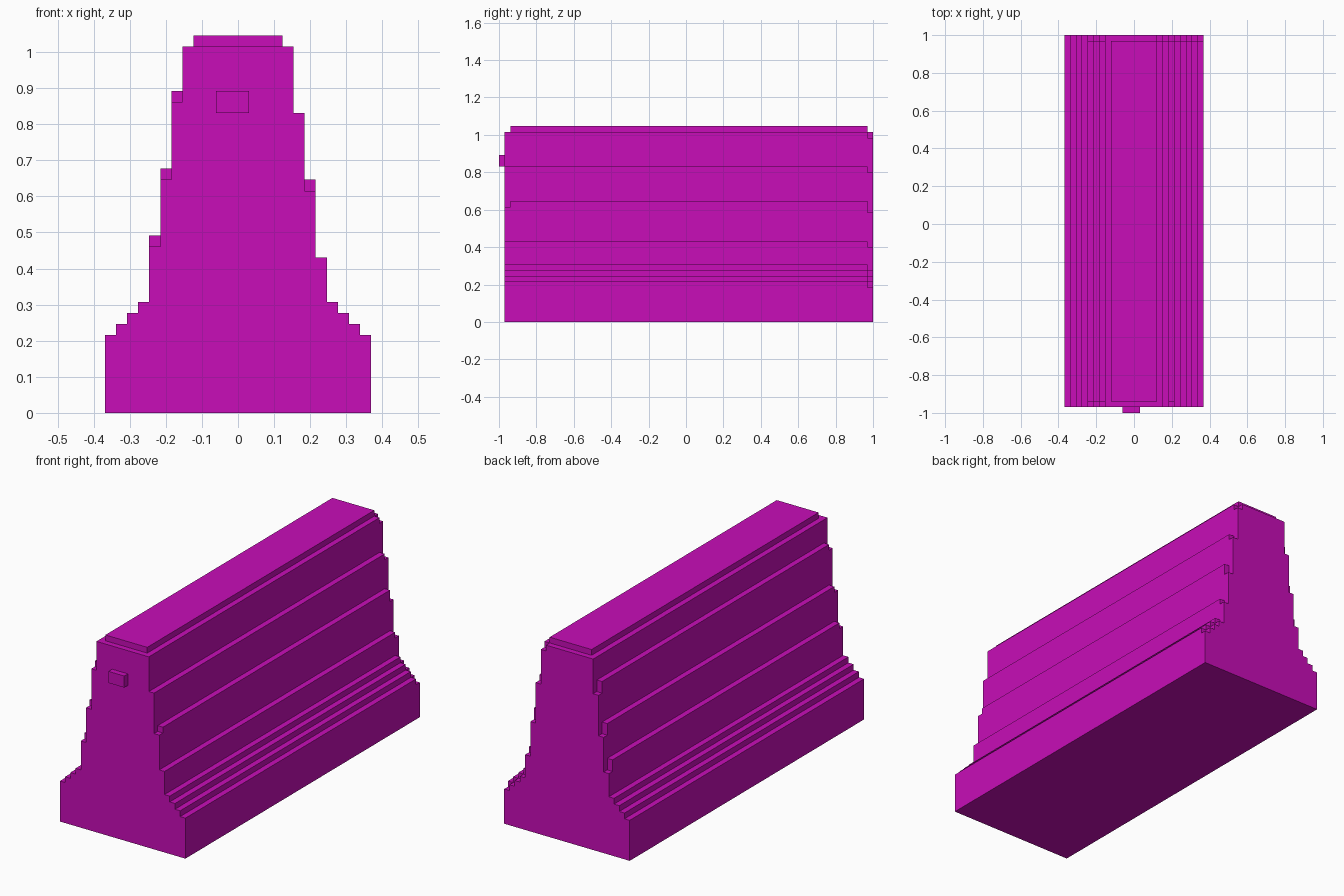
import bpy
import bmesh

if "Cube" in bpy.data.objects:
    bpy.data.objects.remove(bpy.data.objects["Cube"], do_unlink=True)

V = 2 / 65      # block size; the barrier is 65 blocks long
HALF = 12       # half width of the foot in blocks

magenta = bpy.data.materials.new("magenta")
magenta.use_nodes = True
colour = (0.58, 0.004, 0.48, 1)
magenta.diffuse_color = colour
magenta.node_tree.nodes["Principled BSDF"].inputs["Base Color"].default_value = colour


def stair(heights, side):
    """Outline of one stepped flank, from the ground up."""
    points, z = [], 0
    for i, top in enumerate(heights):
        x = side * (HALF - i)
        for p in ((x, z), (x, top)):
            if p not in points:
                points.append(p)
        z = top
    return points


def extrude(name, outline, y0, y1):
    """Extrude an x-z outline, given in blocks, along y."""
    bm = bmesh.new()
    face = bm.faces.new([bm.verts.new((x * V, y0 * V - 1, z * V)) for x, z in outline])
    new = bmesh.ops.extrude_face_region(bm, geom=[face])["geom"]
    moved = [g for g in new if isinstance(g, bmesh.types.BMVert)]
    bmesh.ops.translate(bm, verts=moved, vec=(0, (y1 - y0) * V, 0))
    bmesh.ops.recalc_face_normals(bm, faces=bm.faces)
    mesh = bpy.data.meshes.new(name)
    bm.to_mesh(mesh)
    bm.free()
    mesh.materials.append(magenta)
    obj = bpy.data.objects.new(name, mesh)
    bpy.context.collection.objects.link(obj)


# Flared foot, then the slightly different upper steps of each section
foot = [7, 8, 9, 10]
sections = {
    "front_end": (1, 2, foot + [15, 21, 28, 33, 33], foot + [14, 20, 27, 33, 33]),
    "barrier_body": (2, 64, foot + [16, 22, 29, 33, 34], foot + [14, 21, 27, 33, 34]),
    "back_end": (64, 65, foot + [14, 20, 27, 33, 33],
                 [h - 1 for h in foot] + [13, 19, 26, 32, 33]),
}
for name, (y0, y1, minus_x, plus_x) in sections.items():
    outline = stair(plus_x, 1) + stair(minus_x, -1)[::-1]
    extrude(name, outline, y0, y1)

# Small connector block on the front
extrude("front_connector", [(-2, 27), (1, 27), (1, 29), (-2, 29)], 0, 1)
